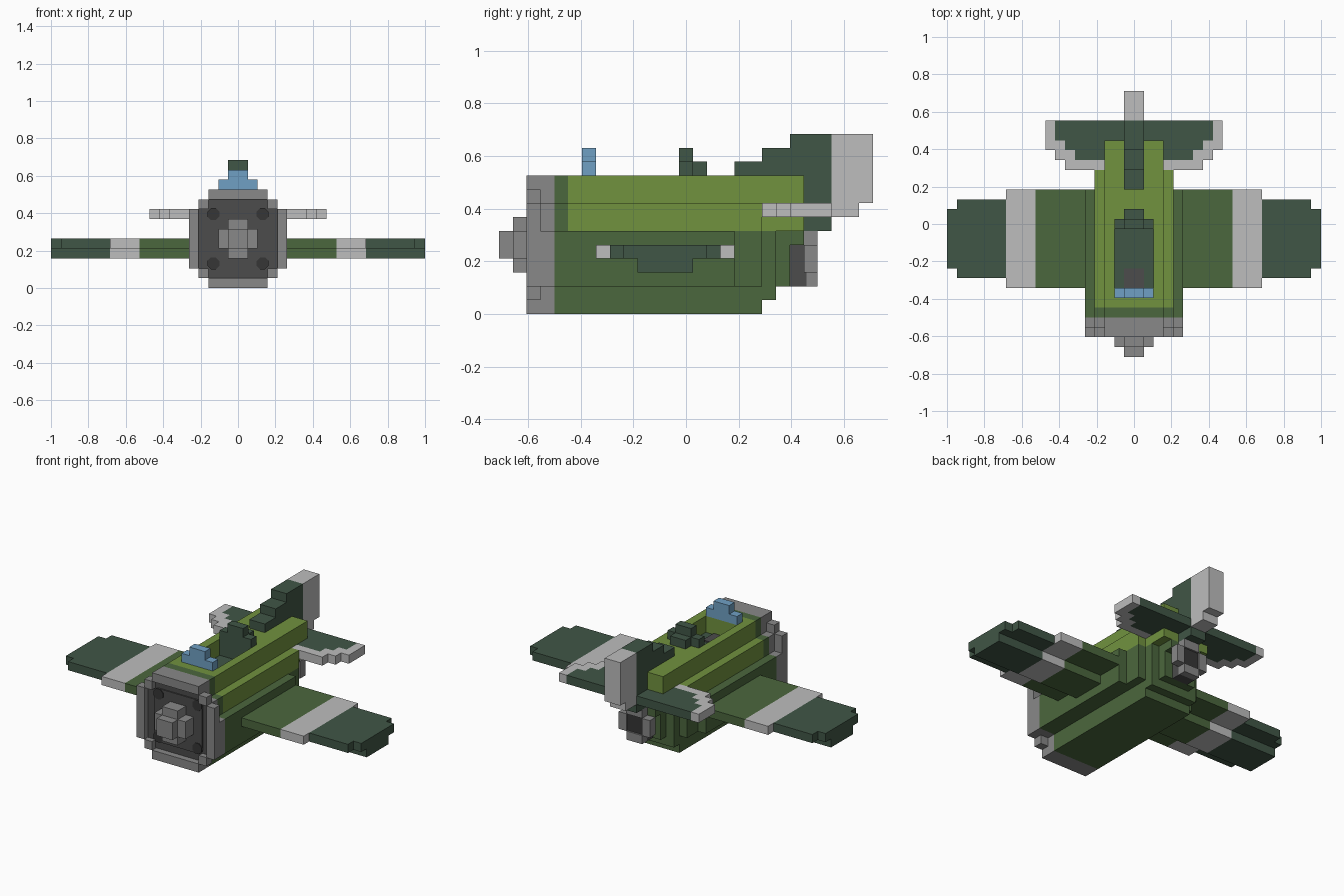
import bpy, bmesh, math
from mathutils import Matrix, Vector

cube = bpy.data.objects.get("Cube")
if cube:
    bpy.data.objects.remove(cube, do_unlink=True)

U = 1 / 19  # size of one block


def material(name, hex_code):
    rgb = [int(hex_code[i:i + 2], 16) / 255 for i in (0, 2, 4)]
    lin = [c / 12.92 if c < 0.04045 else ((c + 0.055) / 1.055) ** 2.4 for c in rgb] + [1]
    m = bpy.data.materials.new(name)
    m.use_nodes = True
    m.diffuse_color = lin
    m.node_tree.nodes["Principled BSDF"].inputs["Base Color"].default_value = lin
    return m


LIGHT = material("light green", "71923f")
GREEN = material("mid green", "4b673d")
DARK = material("dark green", "405646")
WHITE = material("pale grey", "bdbdbd")
GREY = material("grey", "888888")
SOOT = material("dark grey", "4c4c4c")
BLACK = material("charcoal", "363636")
BLUE = material("glass blue", "70a0c4")


def finish(name, bm, mat):
    me = bpy.data.meshes.new(name)
    bm.to_mesh(me)
    bm.free()
    me.materials.append(mat)
    ob = bpy.data.objects.new(name, me)
    bpy.context.collection.objects.link(ob)
    return ob


def blocks(name, mat, boxes):
    """Boxes (x0, x1, y0, y1, z0, z1) in block units; x0 > 0 gives a mirrored pair, x0 = 0 a centred box."""
    bm = bmesh.new()
    for x0, x1, y0, y1, z0, z1 in boxes:
        spans = [(-x1, x1)] if x0 == 0 else [(x0, x1), (-x1, -x0)]
        for a, b in spans:
            mid = Vector((a + b, y0 + y1, z0 + z1)) * U / 2
            size = Vector((b - a, y1 - y0, z1 - z0)) * U
            bmesh.ops.create_cube(bm, size=1, matrix=Matrix.Translation(mid) @ Matrix.Diagonal(size.to_4d()))
    return finish(name, bm, mat)


def section(y0, y1):
    """Stepped fuselage cross-section between two stations."""
    return [(0, 5, y0, y1, 2, 6), (0, 4, y0, y1, 6, 8), (0, 3, y0, y1, 8, 10), (0, 3, y0, y1, 0, 2)]


# Engine cowl: solid rear slice and an open ring in front
blocks("cowl_rear", GREY, section(-10.5, -9.5))
F = (-11.5, -10.5)
blocks("cowl_ring", GREY, [(4, 5, *F, 2, 8), (3, 4, *F, 1, 2), (3, 4, *F, 8, 9),
                           (0, 3, *F, 0, 1), (0, 3, *F, 9, 10)])
blocks("engine_plate", BLACK, [(0, 4, -10.7, -10.5, 2, 8), (0, 3, -10.7, -10.5, 1, 9)])


def disc(name, mat, x, y, z, half, cut, depth):
    """Chamfered square plate facing forward."""
    bm = bmesh.new()
    pts = [(half, cut), (cut, half), (-cut, half), (-half, cut),
           (-half, -cut), (-cut, -half), (cut, -half), (half, -cut)]
    face = bm.faces.new([bm.verts.new(((x + a) * U, y * U, (z + b) * U)) for a, b in pts])
    ext = bmesh.ops.extrude_face_region(bm, geom=[face])
    bmesh.ops.translate(bm, vec=(0, depth * U, 0),
                        verts=[v for v in ext["geom"] if isinstance(v, bmesh.types.BMVert)])
    bmesh.ops.recalc_face_normals(bm, faces=bm.faces)
    return finish(name, bm, mat)


disc("engine_outer_disc", SOOT, 0, -10.85, 5, 3.95, 3.3, 0.15)
disc("engine_disc", SOOT, 0, -11.0, 5, 3.1, 2.6, 0.15)
for sx in (-1, 1):
    for sz in (-1, 1):
        side = ("left" if sx > 0 else "right") + ("_upper" if sz > 0 else "_lower")
        disc("engine_bolt_" + side, BLACK, sx * 2.5, -11.1, 5 + sz * 2.5, 0.6, 0.25, 0.15)

# Spinner
blocks("spinner", GREY, [(0, 1, -12.5, -10.8, 3, 7), (0, 2, -12.5, -10.8, 4, 6),
                         (0, 1, -13.5, -12.5, 4, 6)])

# Fuselage
blocks("fuselage_front", GREEN, section(-9.5, -8.5))
blocks("lower_fuselage", GREEN, [
    (0, 5, -8.5, 3.5, 2, 6), (0, 4, 3.5, 5.5, 2, 6), (0, 3, 5.5, 6.5, 2, 6),
    (0, 2, 6.5, 7.5, 2, 6), (0, 2, 7.5, 8.5, 5, 6),
    (0, 3, -8.5, 5.5, 0, 2), (0, 3, 5.5, 6.5, 1, 2)])
blocks("upper_fuselage", LIGHT, [
    (0, 4, -8.5, 5.5, 6, 8), (0, 3, 5.5, 8.5, 6, 8),
    (2, 3, -8.5, 8.5, 8, 10),          # side rails
    (0, 2, -8.5, -6.5, 8, 10),         # nose deck
    (0, 2, 0.5, 3.5, 8, 10), (1, 2, 3.5, 8.5, 8, 10)])

# Cockpit
blocks("cockpit_floor", DARK, [(0, 2, -6.5, 0.5, 8, 8.1)])
blocks("cockpit_panel", SOOT, [(0, 1, -6.5, -4.5, 8.1, 8.25)])
blocks("windshield", BLUE, [(0, 2, -7.5, -6.5, 10, 11), (0, 1, -7.5, -6.5, 11, 12)])
blocks("headrest", DARK, [(0, 2, -0.5, 0.5, 8.1, 11), (0, 1, -0.5, 0.5, 11, 12),
                          (0, 1, 0.5, 1.5, 10, 11)])

# Wings: full upper layer, narrow spar layer beneath
for name, mat, x0, x1 in (("wing_roots", GREEN, 5, 10), ("wing_bands", WHITE, 10, 13)):
    blocks(name, mat, [(x0, x1, -6.5, 3.5, 4, 5), (x0, x1, -3.5, 0.5, 3, 4)])
blocks("wing_tips", DARK, [(13, 18, -5.5, 2.5, 4, 5), (18, 19, -4.5, 1.5, 4, 5),
                           (13, 19, -3.5, 0.5, 3, 4)])

# Tailplane with pale stepped edge
blocks("tailplane", DARK, [(3, 6, 6.5, 10.5, 7, 8), (6, 7, 7.5, 10.5, 7, 8),
                           (7, 8, 8.5, 10.5, 7, 8), (1, 3, 8.5, 10.5, 7, 8)])
blocks("tailplane_edge", WHITE, [(3, 6, 5.5, 6.5, 7, 8), (6, 7, 5.5, 7.5, 7, 8),
                                 (7, 8, 6.5, 8.5, 7, 8), (8, 9, 7.5, 10.5, 7, 8)])

# Fin and rudder
blocks("fin", DARK, [(0, 1, 3.5, 5.5, 8, 11), (0, 1, 5.5, 7.5, 8, 12),
                     (0, 1, 7.5, 8.5, 8, 13), (0, 1, 8.5, 10.5, 6, 13)])
blocks("rudder", WHITE, [(0, 1, 10.5, 13.5, 8, 13), (0, 1, 10.5, 12.5, 7, 8)])

# Tail nozzle: dark neck and cross-shaped ring
blocks("nozzle_neck", SOOT, [(0, 1, 7.5, 8.7, 2, 5)])
blocks("nozzle_ring", GREY, [(1, 2, 8.5, 9.5, 3, 5), (0, 1, 8.5, 9.5, 2, 3), (0, 1, 8.5, 9.5, 5, 6)])
blocks("nozzle_core", BLACK, [(0, 1, 8.7, 9.3, 3, 5)])
